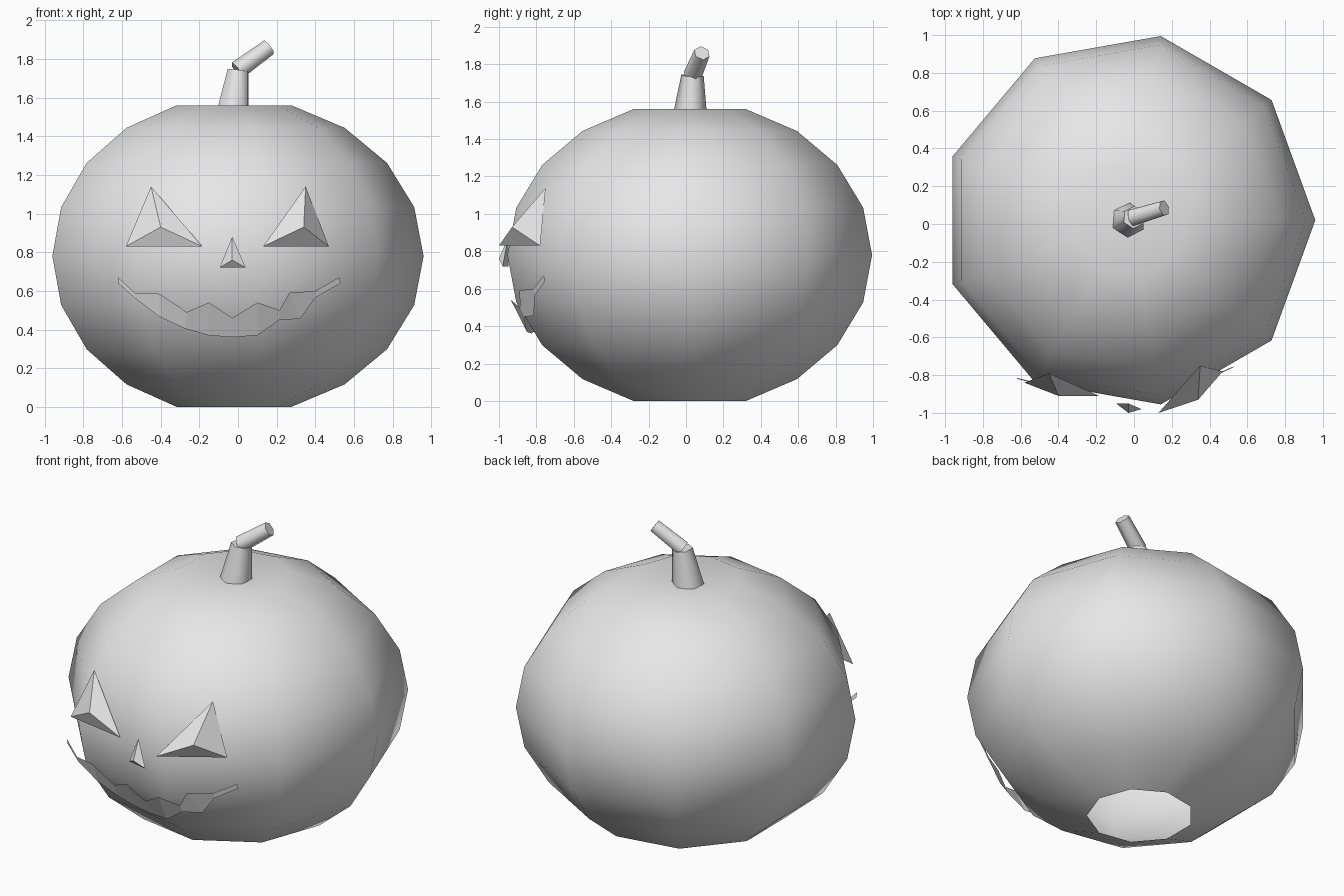
import bpy
import bmesh
import math
from mathutils import Vector

cube = bpy.data.objects.get("Cube")
if cube:
    bpy.data.objects.remove(cube)

grey = bpy.data.materials.new("light_grey")
grey.use_nodes = True
grey.diffuse_color = (0.8, 0.8, 0.8, 1)
grey.node_tree.nodes["Principled BSDF"].inputs["Base Color"].default_value = (0.8, 0.8, 0.8, 1)

CENTRE = Vector((-0.03, 0.02, 0.78))
RADIUS, HEIGHT, SIDES, RINGS = 0.99, 0.82, 9, 10


def add_object(name, bm, smooth=False):
    bmesh.ops.recalc_face_normals(bm, faces=bm.faces)
    mesh = bpy.data.meshes.new(name)
    bm.to_mesh(mesh)
    bm.free()
    mesh.materials.append(grey)
    for p in mesh.polygons:
        p.use_smooth = smooth
    obj = bpy.data.objects.new(name, mesh)
    bpy.context.collection.objects.link(obj)
    return obj


# Gourd body: nine-sided squashed sphere, dimpled on top and open underneath
bm = bmesh.new()
bmesh.ops.create_uvsphere(bm, u_segments=SIDES, v_segments=RINGS, radius=1)
bm.verts.ensure_lookup_table()
bottom = min(bm.verts, key=lambda v: v.co.z)
top = max(bm.verts, key=lambda v: v.co.z)
top.co.z = 0.89
bmesh.ops.delete(bm, geom=[bottom], context='VERTS')
# Turn one corner of the ring onto +x
rim = max(bm.verts, key=lambda v: v.co.xy.length)
turn = -math.atan2(rim.co.y, rim.co.x)
for v in bm.verts:
    x, y, z = v.co
    c, s = math.cos(turn), math.sin(turn)
    v.co = CENTRE + Vector(((x * c - y * s) * RADIUS, (x * s + y * c) * RADIUS, z * HEIGHT))
add_object("body", bm, smooth=True)


# Stem: two tapered six-sided pieces
def tapered(name, start, end, r1, r2):
    start, end = Vector(start), Vector(end)
    axis = end - start
    bm = bmesh.new()
    bmesh.ops.create_cone(bm, cap_ends=True, segments=6, radius1=r1, radius2=r2, depth=axis.length)
    rot = axis.to_track_quat('Z', 'Y').to_matrix().to_4x4()
    rot.translation = (start + end) / 2
    bm.transform(rot)
    obj = add_object(name, bm, smooth=True)
    bpy.ops.object.select_all(action='DESELECT')
    obj.select_set(True)
    bpy.context.view_layer.objects.active = obj
    bpy.ops.object.shade_smooth_by_angle(angle=math.radians(65))


tapered("stem_base", (-0.03, 0.02, 1.5), (0, 0.035, 1.74), 0.095, 0.06)
tapered("stem_tip", (-0.005, 0.035, 1.74), (0.16, 0.085, 1.86), 0.05, 0.044)


# Eyes and nose: shallow three-sided pyramids
def pyramid(name, corners, apex):
    bm = bmesh.new()
    base = [bm.verts.new(c) for c in corners]
    tip = bm.verts.new(apex)
    bm.faces.new(base)
    for i in range(3):
        bm.faces.new((base[i], base[(i + 1) % 3], tip))
    add_object(name, bm)


pyramid("left_eye", [(0.35, -0.75, 1.14), (0.13, -1.0, 0.83), (0.47, -0.78, 0.83)], (0.34, -0.93, 0.93))
pyramid("right_eye", [(-0.45, -0.79, 1.14), (-0.58, -0.84, 0.83), (-0.185, -0.91, 0.83)], (-0.4, -0.91, 0.93))
pyramid("nose", [(-0.03, -0.95, 0.88), (-0.095, -0.95, 0.72), (0.04, -0.98, 0.72)], (-0.03, -1.0, 0.76))


# Mouth: jagged strip laid just in front of the body
def front_y(x, z):
    knots = [(-0.7, -0.76), (-0.525, -0.84), (0.14, -0.955), (0.73, -0.62)]
    for (xa, ya), (xb, yb) in zip(knots, knots[1:]):
        if x <= xb:
            y = ya + (yb - ya) * (x - xa) / (xb - xa)
            break
    return y * math.sqrt(1 - ((z - CENTRE.z) / HEIGHT) ** 2) - 0.03


upper = [(-0.62, 0.67), (-0.535, 0.59), (-0.405, 0.585), (-0.265, 0.49), (-0.15, 0.54), (-0.03, 0.46),
         (0.1, 0.54), (0.215, 0.5), (0.265, 0.59), (0.4, 0.6), (0.525, 0.67)]
lower = [(-0.62, 0.64), (-0.53, 0.56), (-0.405, 0.465), (-0.275, 0.405), (-0.15, 0.37), (-0.03, 0.36),
         (0.1, 0.37), (0.215, 0.45), (0.32, 0.455), (0.4, 0.565), (0.53, 0.64)]
bm = bmesh.new()
rows = [[bm.verts.new((x, front_y(x, z), z)) for x, z in row] for row in (upper, lower)]
for i in range(len(upper) - 1):
    bm.faces.new((rows[0][i], rows[1][i], rows[1][i + 1], rows[0][i + 1]))
bm.normal_update()
if sum(f.normal.y for f in bm.faces) > 0:
    bmesh.ops.reverse_faces(bm, faces=bm.faces)
add_object("mouth", bm)
